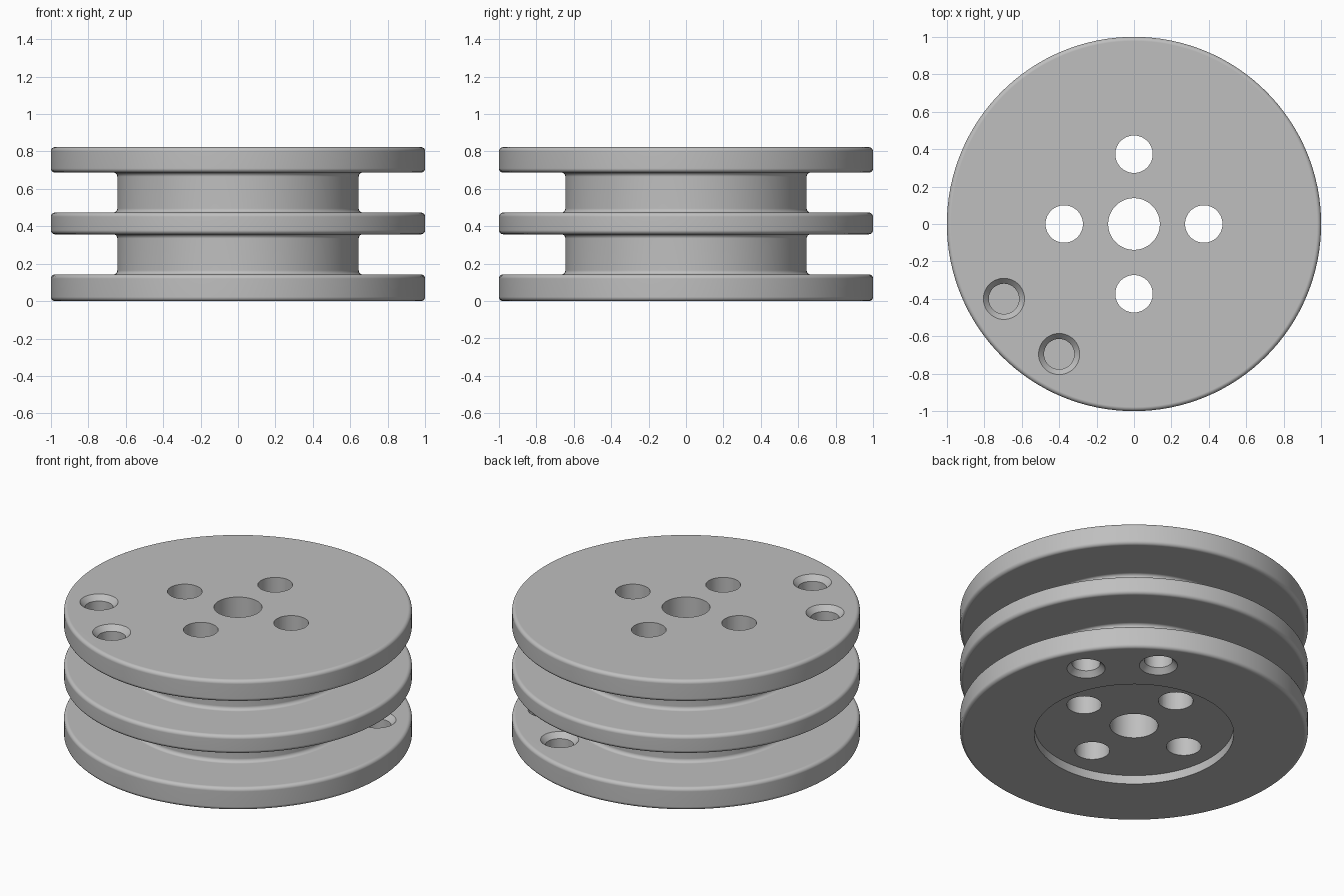
import bpy, bmesh
from math import cos, sin, pi, radians
from mathutils import Vector

cube = bpy.data.objects.get("Cube")
if cube:
    bpy.data.objects.remove(cube, do_unlink=True)

HEIGHT = 0.823
RIM, HUB, FILLET = 1.0, 0.645, 0.022
FLANGES = [(0.0, 0.142), (0.357, 0.473), (0.687, HEIGHT)]

grey = bpy.data.materials.new("plain grey")
grey.use_nodes = True
colour = (0.52, 0.52, 0.52, 1)
grey.diffuse_color = colour
grey.node_tree.nodes["Principled BSDF"].inputs["Base Color"].default_value = colour


def arc(cr, cz, start, end, steps=5):
    """Quarter round in the radius/height plane, angles in degrees."""
    angles = [radians(start + (end - start) * i / steps) for i in range(steps + 1)]
    return [(cr + FILLET * cos(a), cz + FILLET * sin(a)) for a in angles]


def lathe(bm, profile, segments, centre=(0, 0), closed=False):
    """Revolve (radius, height) points; cap the ends unless the profile is a loop."""
    rings = []
    for r, z in profile:
        rings.append([bm.verts.new((centre[0] + r * cos(2 * pi * i / segments),
                                    centre[1] + r * sin(2 * pi * i / segments), z))
                      for i in range(segments)])
    pairs = list(zip(rings, rings[1:]))
    if closed:
        pairs.append((rings[-1], rings[0]))
    else:
        bm.faces.new(rings[0])
        bm.faces.new(rings[-1])
    for a, b in pairs:
        for i in range(segments):
            j = (i + 1) % segments
            bm.faces.new((a[i], a[j], b[j], b[i]))


def make_object(name, bm):
    bmesh.ops.recalc_face_normals(bm, faces=bm.faces[:])
    mesh = bpy.data.meshes.new(name)
    bm.to_mesh(mesh)
    bm.free()
    mesh.materials.append(grey)
    obj = bpy.data.objects.new(name, mesh)
    bpy.context.collection.objects.link(obj)
    return obj


# Spool body: bore, underside recess, three rounded flanges, two filleted grooves
BORE, RECESS, RECESS_DEPTH = 0.138, 0.573, 0.055
profile = [(BORE, HEIGHT), (BORE, RECESS_DEPTH), (RECESS, RECESS_DEPTH), (RECESS, 0)]
for k, (low, high) in enumerate(FLANGES):
    if k > 0:
        profile += arc(HUB + FILLET, low - FILLET, 180, 90)
    profile += arc(RIM - FILLET, low + FILLET, -90, 0)
    profile += arc(RIM - FILLET, high - FILLET, 0, 90)
    if k < 2:
        profile += arc(HUB + FILLET, high + FILLET, 270, 180)
bm = bmesh.new()
lathe(bm, profile, 128, closed=True)
spool = make_object("grooved_spool", bm)

# Cutters: four bolt holes round the bore
bm = bmesh.new()
for k in range(4):
    spot = Vector((cos(k * pi / 2), sin(k * pi / 2))) * 0.373
    lathe(bm, [(0.1, -0.1), (0.1, HEIGHT + 0.1)], 48, spot)

# Cutters: rope holes, chamfered on both faces, on opposite sides of the outer flanges
WIDE, NARROW, CHAMFER, OVER = 0.11, 0.081, 0.032, 0.02
for (low, high), side in ((FLANGES[0], 1), (FLANGES[2], -1)):
    hole = [(WIDE, low - OVER), (WIDE, low), (NARROW, low + CHAMFER),
            (NARROW, high - CHAMFER), (WIDE, high), (WIDE, high + OVER)]
    for x, y in ((0.695, 0.4), (0.4, 0.695)):
        lathe(bm, hole, 48, (side * x, side * y))
cutters = make_object("hole_cutters", bm)
cutters.hide_render = True

# Cut the holes, then remove the cutters
bpy.context.view_layer.objects.active = spool
spool.select_set(True)
cut = spool.modifiers.new("holes", 'BOOLEAN')
cut.operation = 'DIFFERENCE'
cut.solver = 'EXACT'
cut.object = cutters
bpy.ops.object.modifier_apply(modifier=cut.name)
bpy.data.objects.remove(cutters, do_unlink=True)

# Smooth rounds with flat faces kept flat
bpy.ops.object.shade_smooth_by_angle(angle=radians(30))
weighted = spool.modifiers.new("flat faces", 'WEIGHTED_NORMAL')
weighted.keep_sharp = True
weighted.weight = 100
